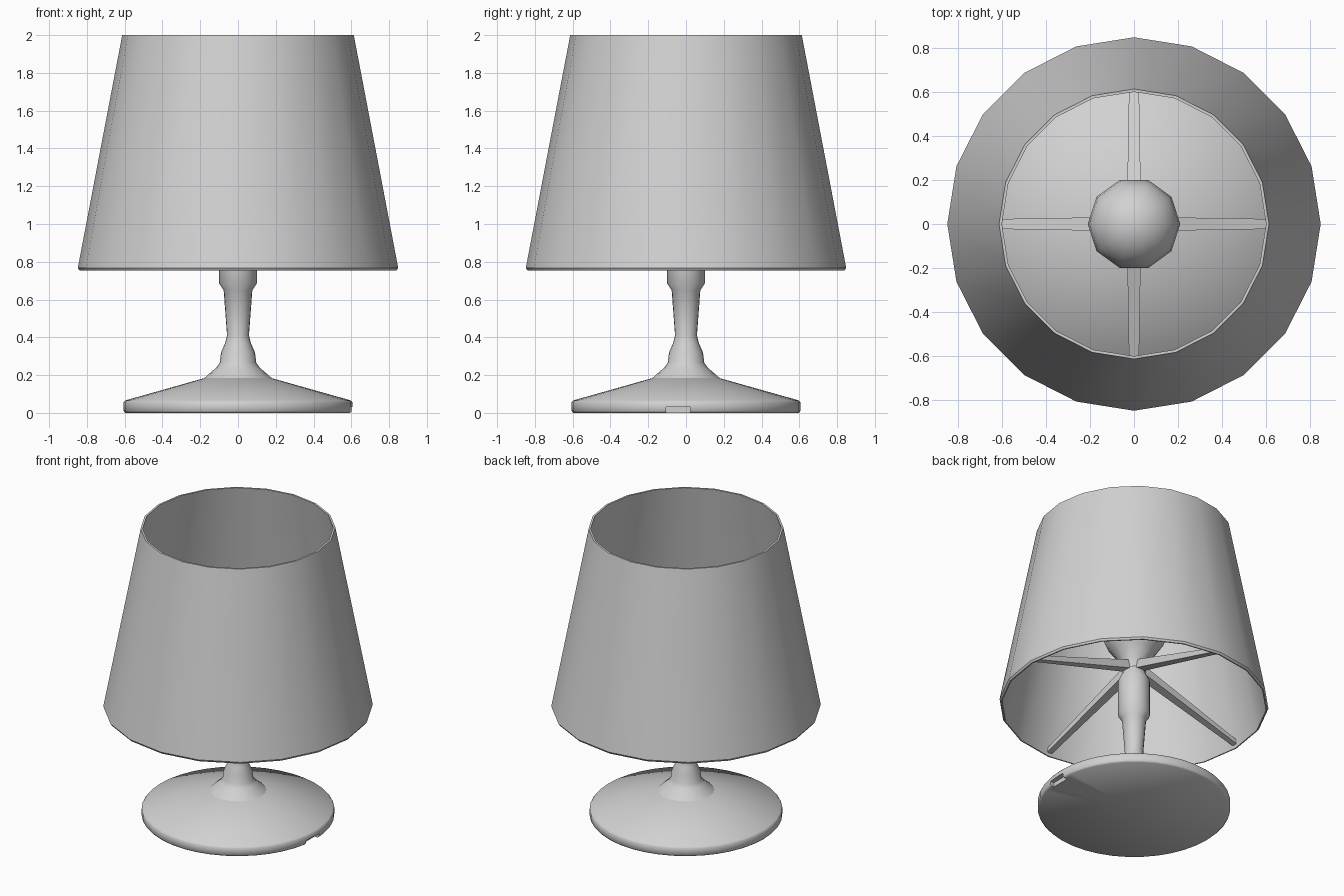
import bpy, bmesh, math
from mathutils import Vector, Matrix

cube = bpy.data.objects.get("Cube")
if cube:
    bpy.data.objects.remove(cube, do_unlink=True)

grey = bpy.data.materials.new("light_grey")
grey.use_nodes = True
grey.diffuse_color = (0.64, 0.64, 0.64, 1)
grey.node_tree.nodes["Principled BSDF"].inputs["Base Color"].default_value = grey.diffuse_color


def add_object(name, bm):
    bmesh.ops.recalc_face_normals(bm, faces=bm.faces)
    mesh = bpy.data.meshes.new(name)
    bm.to_mesh(mesh)
    bm.free()
    mesh.materials.append(grey)
    obj = bpy.data.objects.new(name, mesh)
    bpy.context.collection.objects.link(obj)
    return obj


def activate(obj):
    bpy.ops.object.select_all(action='DESELECT')
    obj.select_set(True)
    bpy.context.view_layer.objects.active = obj


def smooth(obj, degrees):
    activate(obj)
    bpy.ops.object.shade_smooth_by_angle(angle=math.radians(degrees))


def lathe(name, profile, sides, closed=False):
    """Turn a (radius, height) profile around the z axis."""
    bm = bmesh.new()
    verts = [bm.verts.new((r, 0, z)) for r, z in profile]
    pairs = list(zip(verts, verts[1:]))
    if closed:
        pairs.append((verts[-1], verts[0]))
    edges = [bm.edges.new(p) for p in pairs]
    bmesh.ops.spin(bm, geom=verts + edges, cent=(0, 0, 0), axis=(0, 0, 1),
                   angle=2 * math.pi, steps=sides)
    bmesh.ops.remove_doubles(bm, verts=bm.verts, dist=0.0005)
    return add_object(name, bm)


# Round foot with a small cable notch in its rim
base = lathe("base", [(0, 0), (0.597, 0), (0.606, 0.01), (0.606, 0.055),
                      (0.597, 0.066), (0.175, 0.185), (0, 0.2)], 40)
bm = bmesh.new()
bmesh.ops.create_cube(bm, size=1, matrix=Matrix.Translation((0.61, -0.04, 0.005))
                      @ Matrix.Diagonal((0.08, 0.13, 0.05, 1)))
cutter = add_object("notch_cutter", bm)
cut = base.modifiers.new("cable_notch", 'BOOLEAN')
cut.object = cutter
cut.solver = 'EXACT'
activate(base)
bpy.ops.object.modifier_apply(modifier=cut.name)
bpy.data.objects.remove(cutter, do_unlink=True)
smooth(base, 60)

# Turned stem and bulb socket
stem = lathe("stem", [(0, 0.17), (0.18, 0.183), (0.115, 0.24), (0.097, 0.265),
                      (0.09, 0.32), (0.068, 0.37), (0.058, 0.41), (0.076, 0.65),
                      (0.1, 0.685), (0.1, 0.93), (0.075, 0.98), (0.06, 1.04),
                      (0, 1.04)], 20)
smooth(stem, 50)

# Light bulb
bulb_profile = [(0, 1.0), (0.07, 1.0), (0.09, 1.07), (0.14, 1.14)]
for step in range(-2, 7):
    a = math.radians(15 * step)
    bulb_profile.append((0.21 * math.cos(a), 1.3 + 0.21 * math.sin(a)))
bulb = lathe("bulb", bulb_profile, 10)
smooth(bulb, 60)

# Thin tapered lampshade, open at both ends
shade = lathe("lampshade", [(0.84, 0.755), (0.848, 0.768), (0.613, 2.0),
                            (0.6, 2.0), (0.832, 0.755)], 20, closed=True)
smooth(shade, 40)

# Four tapered arms from the socket down to the shade's lower rim
names = ("left", "back", "right", "front")
for i, side in enumerate(names):
    bm = bmesh.new()
    bmesh.ops.create_cube(bm, size=1)
    for v in bm.verts:
        outer = v.co.x > 0
        width, depth = (0.038, 0.028) if outer else (0.065, 0.06)
        r, z = (0.832, 0.79) if outer else (0.04, 1.03)
        v.co = Vector((r, v.co.y * width, z + v.co.z * depth))
    bmesh.ops.rotate(bm, verts=bm.verts, cent=(0, 0, 0),
                     matrix=Matrix.Rotation(i * math.pi / 2, 3, 'Z'))
    add_object(side + "_arm", bm)
